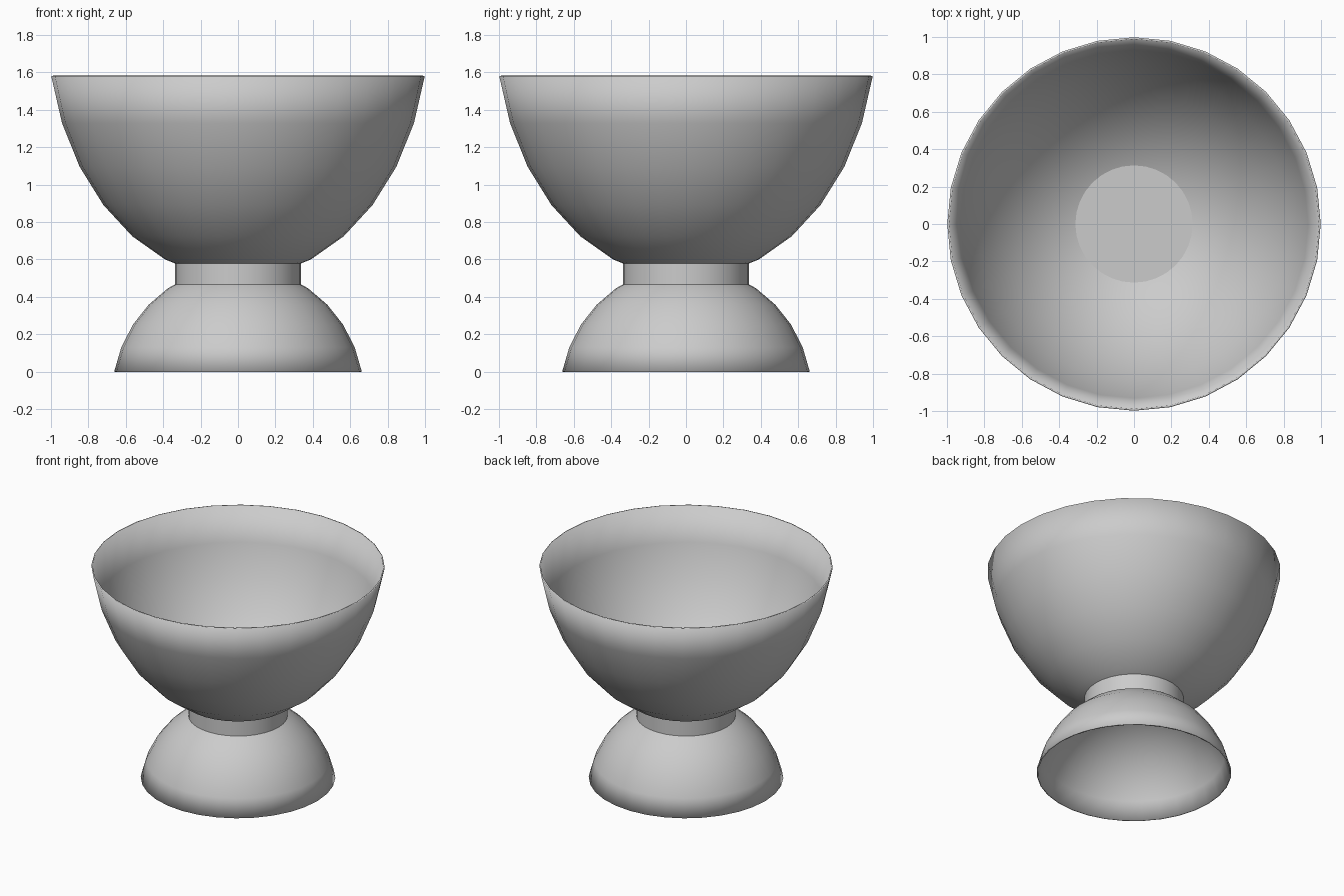
import bpy, bmesh, math
from mathutils import Vector

if "Cube" in bpy.data.objects:
    bpy.data.objects.remove(bpy.data.objects["Cube"])


def finish(bm, name, thickness=0.0):
    bmesh.ops.recalc_face_normals(bm, faces=bm.faces[:])
    mesh = bpy.data.meshes.new(name)
    bm.to_mesh(mesh)
    bm.free()
    obj = bpy.data.objects.new(name, mesh)
    bpy.context.collection.objects.link(obj)
    if thickness:
        mod = obj.modifiers.new("shell", "SOLIDIFY")
        mod.thickness = thickness
        mod.offset = -1
    bpy.ops.object.select_all(action="DESELECT")
    obj.select_set(True)
    bpy.context.view_layer.objects.active = obj
    bpy.ops.object.shade_smooth_by_angle(angle=math.radians(35))
    return obj


def cup(name, rx, rz, rim_z, side):
    """Open sphere cap cut one ring past its equator; side is -1 for a bowl, 1 for a dome."""
    bm = bmesh.new()
    bmesh.ops.create_uvsphere(bm, u_segments=32, v_segments=16, radius=1)
    cut = math.sin(math.radians(11.25))
    drop = [v for v in bm.verts if v.co.z * side < cut - 0.01]
    bmesh.ops.delete(bm, geom=drop, context="VERTS")
    for v in bm.verts:
        v.co = Vector((v.co.x * rx, v.co.y * rx, rim_z + (v.co.z - side * cut) * rz))
    # open shells: orient normals outward from the axis by volume
    obj = finish(bm, name, 0.01)
    mesh = obj.data
    centre = Vector((0, 0, rim_z))
    if sum((p.center - centre).dot(p.normal) for p in mesh.polygons) < 0:
        mesh.flip_normals()
    return obj


# Upper bowl and upturned foot
cup("bowl", 1.018, 1.345, 1.58, -1)
cup("foot", 0.675, 0.70, 0.0, 1)

# Short neck whose top forms the flat floor of the bowl
bm = bmesh.new()
bottom = bmesh.ops.create_circle(bm, segments=32, radius=0.338, cap_ends=False)["verts"]
for v in bottom:
    v.co.z = 0.46
ring = bmesh.ops.extrude_edge_only(bm, edges=bm.edges[:])["geom"]
top = [g for g in ring if isinstance(g, bmesh.types.BMVert)]
for v in top:
    v.co.z = 0.58
bmesh.ops.contextual_create(bm, geom=[g for g in ring if isinstance(g, bmesh.types.BMEdge)])
neck = finish(bm, "neck")
if sum(p.normal.z for p in neck.data.polygons) < 0:
    neck.data.flip_normals()
